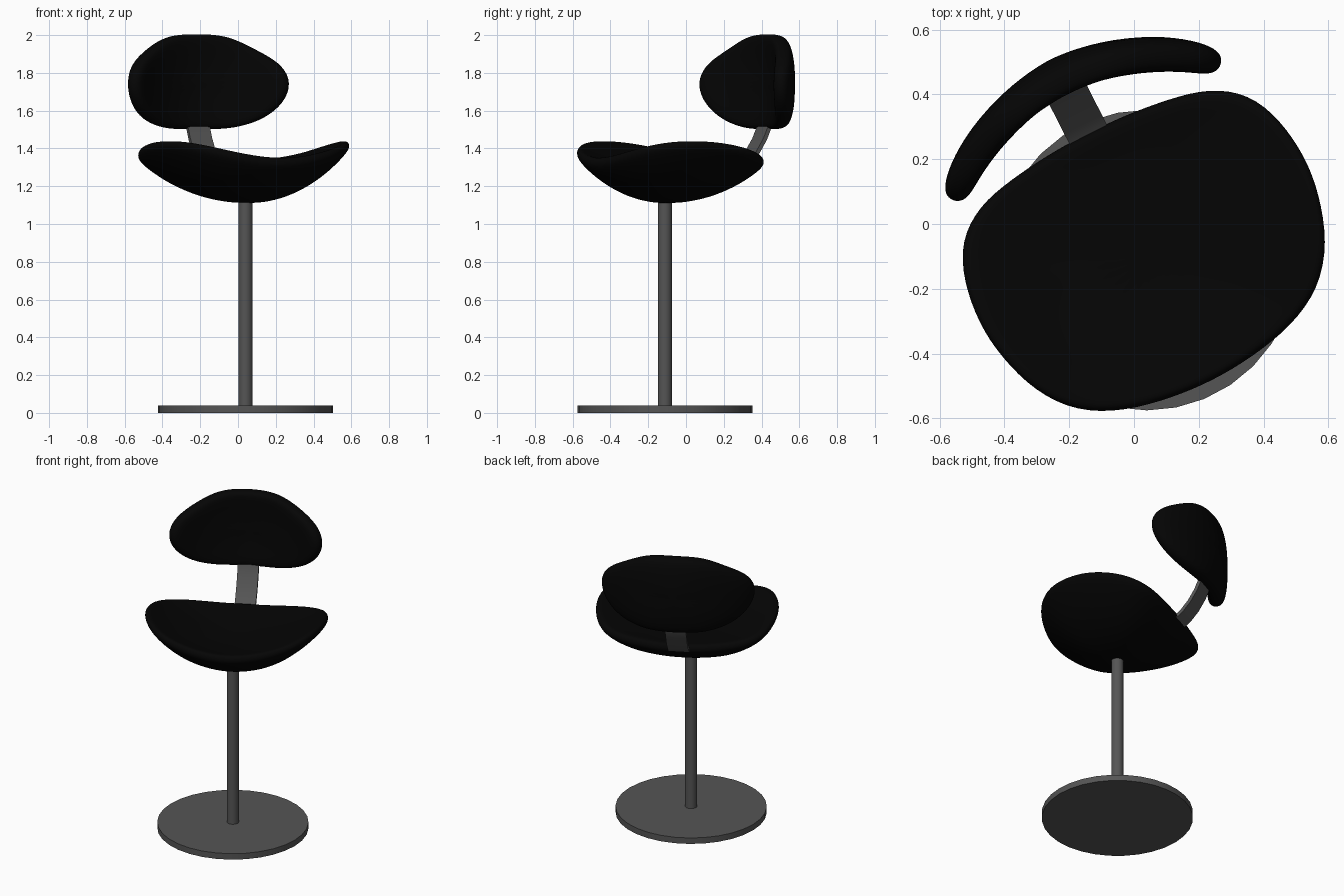
import bpy, bmesh, math
from mathutils import Matrix, Vector

if "Cube" in bpy.data.objects:
    bpy.data.objects.remove(bpy.data.objects["Cube"])

PIVOT = Vector((0.0395, -0.1115, 0))
# chair top is swivelled on its pole; local +y is the backrest side
SWIVEL = (Matrix.Translation(PIVOT) @ Matrix.Rotation(math.radians(27), 4, 'Z')
          @ Matrix.Translation((0.015, 0, 0)))


def material(name, v):
    m = bpy.data.materials.new(name)
    m.diffuse_color = (v, v, v, 1)
    m.use_nodes = True
    m.node_tree.nodes["Principled BSDF"].inputs["Base Color"].default_value = m.diffuse_color
    return m


BLACK = material("black_padding", 0.0015)
METAL = material("dark_metal", 0.09)


def add_object(name, bm, mat, matrix):
    bmesh.ops.recalc_face_normals(bm, faces=bm.faces)
    me = bpy.data.meshes.new(name)
    bm.to_mesh(me)
    bm.free()
    me.transform(matrix)
    me.materials.append(mat)
    ob = bpy.data.objects.new(name, me)
    bpy.context.collection.objects.link(ob)
    return ob


def smooth(ob, angle=40):
    bpy.ops.object.select_all(action='DESELECT')
    ob.select_set(True)
    bpy.context.view_layer.objects.active = ob
    bpy.ops.object.shade_smooth_by_angle(angle=math.radians(angle))


def mirrored(half):
    """Close a half outline whose first and last points lie on the mirror line."""
    return half + [(-p[0],) + tuple(p[1:]) for p in half[-2:0:-1]]


def pad(name, outline, rings, place):
    """Cushion made of scaled copies of an outline, from one side over the rim to the other."""
    bm = bmesh.new()
    n = len(outline)
    loops = [[bm.verts.new(place(p, s, k)) for p in outline] for s, k in rings]
    for a, b in zip(loops, loops[1:]):
        for i in range(n):
            bm.faces.new((a[i], a[(i + 1) % n], b[(i + 1) % n], b[i]))
    for loop, k in ((loops[0], rings[0][1]), (loops[-1], rings[-1][1])):
        c = bm.verts.new(place(outline[0], 0, k))
        for i in range(n):
            bm.faces.new((loop[i], loop[(i + 1) % n], c))
    ob = add_object(name, bm, BLACK, SWIVEL)
    sub = ob.modifiers.new("Subdivision", 'SUBSURF')
    sub.levels = sub.render_levels = 2
    smooth(ob, 180)
    return ob


# base disc and pole
for name, r, z0, z1, sides in (("base_disc", 0.4635, 0, 0.04, 32),
                               ("pole", 0.037, 0.04, 1.16, 24)):
    bm = bmesh.new()
    bmesh.ops.create_cone(bm, cap_ends=True, segments=sides, radius1=r, radius2=r, depth=z1 - z0)
    smooth(add_object(name, bm, METAL,
                      Matrix.Translation(PIVOT + Vector((0, 0, (z0 + z1) / 2)))), 30)

# seat: dished cushion, outline as (x, y, rim height)
seat_half = [(0, -.425, 1.305), (.14, -.415, 1.315), (.29, -.385, 1.345), (.42, -.32, 1.38),
             (.508, -.205, 1.405), (.553, -.06, 1.405), (.567, .06, 1.395), (.55, .2, 1.37),
             (.50, .315, 1.335), (.40, .385, 1.31), (.28, .412, 1.295), (.13, .43, 1.28),
             (0, .433, 1.28)]


def place_seat(p, s, side):
    x, y, rim = p
    if side < 0:                                    # underside
        z = 1.11 + (rim - .005 - 1.11) * s ** 2.3
    elif side > 0:                                  # top
        z = 1.30 + (rim + .05 - 1.30) * s ** 2
    else:                                           # rim
        z = rim + .012
    return x * s, y * s, z


pad("seat", mirrored(seat_half),
    [(.2, -1), (.45, -1), (.7, -1), (.87, -1), (.97, -1), (1.01, 0),
     (.975, 1), (.9, 1), (.7, 1), (.45, 1), (.2, 1)], place_seat)

# backrest: cushion bent around the pole axis, outline as (x, z)
back_half = [(0, 2.005), (.11, 2.003), (.21, 1.985), (.32, 1.925), (.425, 1.855), (.464, 1.77),
             (.456, 1.68), (.41, 1.60), (.33, 1.54), (.21, 1.507), (.11, 1.502), (0, 1.502)]


def place_back(p, s, offset):
    z = 1.75 + (p[1] - 1.75) * s
    a = math.asin(p[0] / 0.63) * s
    r = 0.635 + offset - 0.025 * ((z - 1.75) / 0.25) ** 2
    return r * math.sin(a), r * math.cos(a), z


shell = [(.3, .053), (.6, .053), (.82, .05), (.94, .042), (.99, .025)]
pad("backrest", mirrored(back_half),
    shell + [(1.005, 0)] + [(s, -h) for s, h in reversed(shell)], place_back)

# curved flat bracket joining seat and backrest, path as (y, z)
path = [Vector(p) for p in ((.31, 1.235), (.40, 1.275), (.46, 1.32), (.512, 1.38),
                            (.555, 1.45), (.585, 1.52), (.605, 1.62))]
bm = bmesh.new()
sections = []
for i, p in enumerate(path):
    t = (path[min(i + 1, len(path) - 1)] - path[max(i - 1, 0)]).normalized()
    nrm = Vector((-t.y, t.x)) * 0.011
    sections.append([bm.verts.new((x, p.x + k * nrm.x, p.y + k * nrm.y))
                     for x, k in ((-.065, -1), (.065, -1), (.065, 1), (-.065, 1))])
for a, b in zip(sections, sections[1:]):
    for i in range(4):
        bm.faces.new((a[i], a[(i + 1) % 4], b[(i + 1) % 4], b[i]))
bm.faces.new(sections[0])
bm.faces.new(sections[-1])
smooth(add_object("back_bracket", bm, METAL, SWIVEL), 40)
